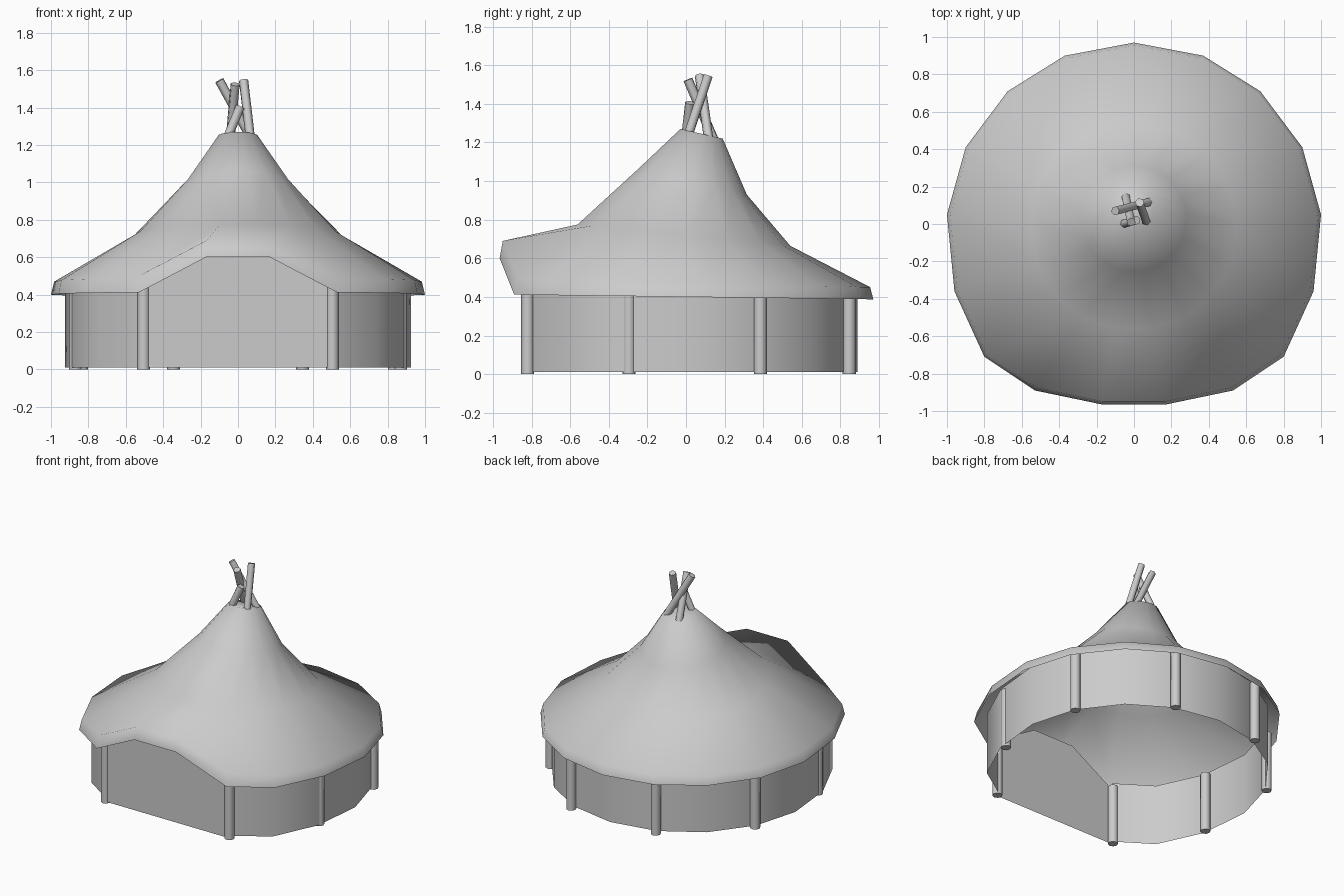
import bpy, math
from mathutils import Vector

if "Cube" in bpy.data.objects:
    bpy.data.objects.remove(bpy.data.objects["Cube"])


def make(name, verts, faces, angle=None):
    me = bpy.data.meshes.new(name)
    me.from_pydata(verts, [], faces)
    me.update()
    ob = bpy.data.objects.new(name, me)
    bpy.context.collection.objects.link(ob)
    if angle:
        bpy.ops.object.select_all(action='DESELECT')
        ob.select_set(True)
        bpy.context.view_layer.objects.active = ob
        bpy.ops.object.shade_smooth_by_angle(angle=math.radians(angle))
    return ob


def rod(name, a, b, r, sides):
    a, b = Vector(a), Vector(b)
    bpy.ops.mesh.primitive_cylinder_add(vertices=sides, radius=r, depth=(b - a).length,
                                        location=(a + b) / 2)
    ob = bpy.context.object
    ob.name = name
    ob.rotation_euler = (b - a).to_track_quat('Z', 'Y').to_euler()
    bpy.ops.object.shade_smooth_by_angle(angle=math.radians(61))


# 17-sided plan outline, right half mirrored to the left (counter-clockwise from the back)
half = [(.37, .90), (.675, .71), (.9, .41), (1.0, .05), (.96, -.36), (.80, -.71),
        (.53, -.89), (.17, -.965)]
plan = [(0, .97)] + [(-x, y) for x, y in half] + half[::-1]
n = len(plan)
front = (8, 9)

# roof: eave band with a raised front, then tilted rings up to the closed peak
verts = []
for i, (x, y) in enumerate(plan):
    verts.append((x, y, .60 if i in front else .40 - .013 * y))
for i, (x, y) in enumerate(plan):
    z = .69 if i in front else (.505 if i in (7, 10) else .47 - .02 * y)
    verts.append((x * .983, y * .983, z))
for cy, r, z, slope in [(-.015, .555, .72, .10), (.03, .285, .995, .23), (.08, .11, 1.245, .23)]:
    for x, y in plan:
        d = math.hypot(x, y)
        verts.append((x / d * r, cy + y / d * r, z - slope * y / d * r))
faces = [(k * n + i, k * n + (i + 1) % n, (k + 1) * n + (i + 1) % n, (k + 1) * n + i)
         for k in range(4) for i in range(n)]
faces.append(tuple(range(4 * n, 5 * n)))
make("roof", verts, faces, 180)

# curved side wall running round from one front post to the other
ring = [(x * .925, y * .915) for x, y in plan]
order = list(range(10, 17)) + list(range(0, 8))
verts = [(*ring[i], z) for i in order for z in (.01, .46)]
make("side_wall", verts, [(2 * k, 2 * k + 2, 2 * k + 3, 2 * k + 1) for k in range(len(order) - 1)], 35)

# flat front wall with a gabled top
y = -.84
make("front_wall", [(-.5, y, .01), (.5, y, .01), (.5, y, .44), (.165, y, .64),
                    (-.165, y, .64), (-.5, y, .44)], [(0, 1, 2, 3, 4, 5)])

# posts on every other corner
for x, y in [(.505, -.82), (.87, -.295), (.835, .385), (.345, .845)]:
    for s in (1, -1):
        rod("wall_post", (s * x, y, 0), (s * x, y, .44), .034, 8)

# crossed poles at the peak
for a, b in [((.09, .12, 1.2), (-.10, .07, 1.545)),
             ((-.045, .15, 1.2), (-.015, .01, 1.525)),
             ((.068, .005, 1.22), (.03, .115, 1.545)),
             ((-.06, .0, 1.23), (.012, .02, 1.405))]:
    rod("peak_pole", a, b, .025, 6)
